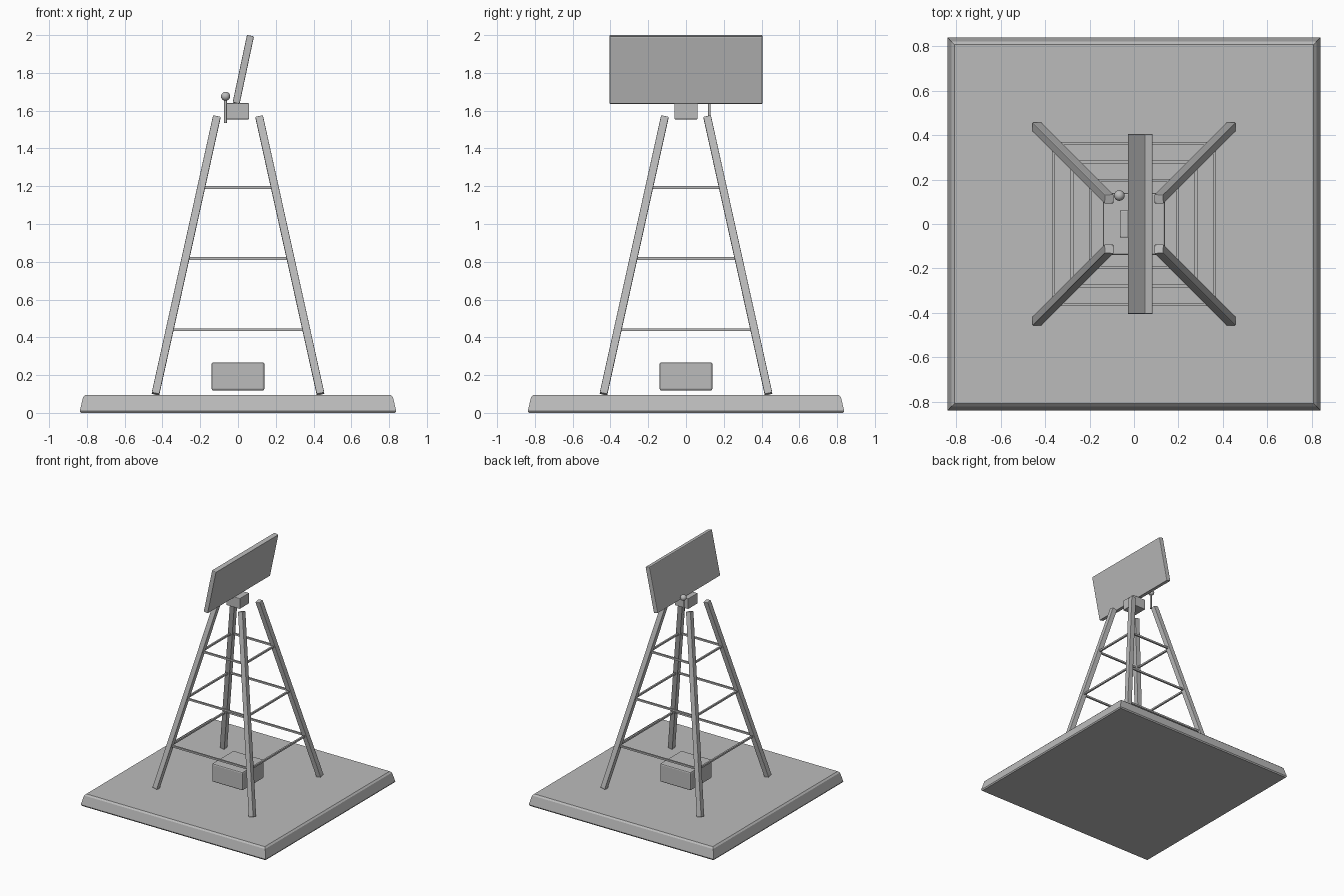
import bpy, bmesh, math
from mathutils import Vector, Matrix

if "Cube" in bpy.data.objects:
    bpy.data.objects.remove(bpy.data.objects["Cube"])

grey = bpy.data.materials.new("plain grey")
grey.diffuse_color = (0.5, 0.5, 0.5, 1)
grey.use_nodes = True
grey.node_tree.nodes["Principled BSDF"].inputs["Base Color"].default_value = grey.diffuse_color


def finish(name, bm, bevel=0.0):
    me = bpy.data.meshes.new(name)
    bmesh.ops.recalc_face_normals(bm, faces=bm.faces)
    bm.to_mesh(me)
    bm.free()
    me.materials.append(grey)
    ob = bpy.data.objects.new(name, me)
    bpy.context.collection.objects.link(ob)
    if bevel:
        mod = ob.modifiers.new("edge bevel", 'BEVEL')
        mod.width = bevel
        mod.segments = 2
    return ob


def box(name, size, matrix, bevel=0.0):
    bm = bmesh.new()
    bmesh.ops.create_cube(bm, size=1, matrix=matrix @ Matrix.Diagonal((*size, 1)))
    return finish(name, bm, bevel)


def beam(name, a, b, width, bevel=0.0):
    """Square bar from a to b."""
    a, b = Vector(a), Vector(b)
    turn = Vector((0, 0, 1)).rotation_difference(b - a).to_matrix().to_4x4()
    return box(name, (width, width, (b - a).length),
               Matrix.Translation((a + b) / 2) @ turn, bevel)


# Base slab with sloping sides
bm = bmesh.new()
rings = []
for r, z in ((0.832, 0), (0.838, 0.01), (0.82, 0.083), (0.808, 0.095)):
    rings.append([bm.verts.new((sx * r, sy * r, z))
                  for sx, sy in ((-1, -1), (1, -1), (1, 1), (-1, 1))])
for lo, hi in zip(rings, rings[1:]):
    for i in range(4):
        j = (i + 1) % 4
        bm.faces.new((lo[i], lo[j], hi[j], hi[i]))
bm.faces.new(rings[0][::-1])
bm.faces.new(rings[-1])
finish("base_slab", bm)

# Four leaning legs
FOOT, TOP, Z0, Z1 = 0.437, 0.112, 0.1, 1.568
for sx in (-1, 1):
    for sy in (-1, 1):
        beam("leg", (sx * FOOT, sy * FOOT, Z0), (sx * TOP, sy * TOP, Z1), 0.041, 0.003)

# Three levels of cross braces
for z in (0.441, 0.817, 1.193):
    r = FOOT + (TOP - FOOT) * (z - Z0) / (Z1 - Z0)
    for s in (-1, 1):
        beam("brace_x", (-r, s * r, z), (r, s * r, z), 0.014)
        beam("brace_y", (s * r, -r, z), (s * r, r, z), 0.014)

# Equipment box near the ground and the panel mount
box("equipment_box", (0.28, 0.28, 0.15), Matrix.Translation((0, 0, 0.193)), 0.01)
box("panel_mount", (0.122, 0.122, 0.086), Matrix.Translation((-0.002, 0, 1.597)), 0.004)

# Tilted panel
box("panel", (0.038, 0.81, 0.366),
    Matrix.Translation((0.028, 0, 1.818)) @ Matrix.Rotation(math.radians(12), 4, 'Y'), 0.005)

# Small antenna: rod and ball
bm = bmesh.new()
bmesh.ops.create_cone(bm, cap_ends=True, segments=12, radius1=0.007, radius2=0.007,
                      depth=0.13, matrix=Matrix.Translation((-0.066, 0.124, 1.6)))
finish("antenna_rod", bm)
bm = bmesh.new()
bmesh.ops.create_uvsphere(bm, u_segments=16, v_segments=10, radius=0.024,
                          matrix=Matrix.Translation((-0.066, 0.128, 1.676)))
for f in bm.faces:
    f.smooth = True
finish("antenna_ball", bm)
